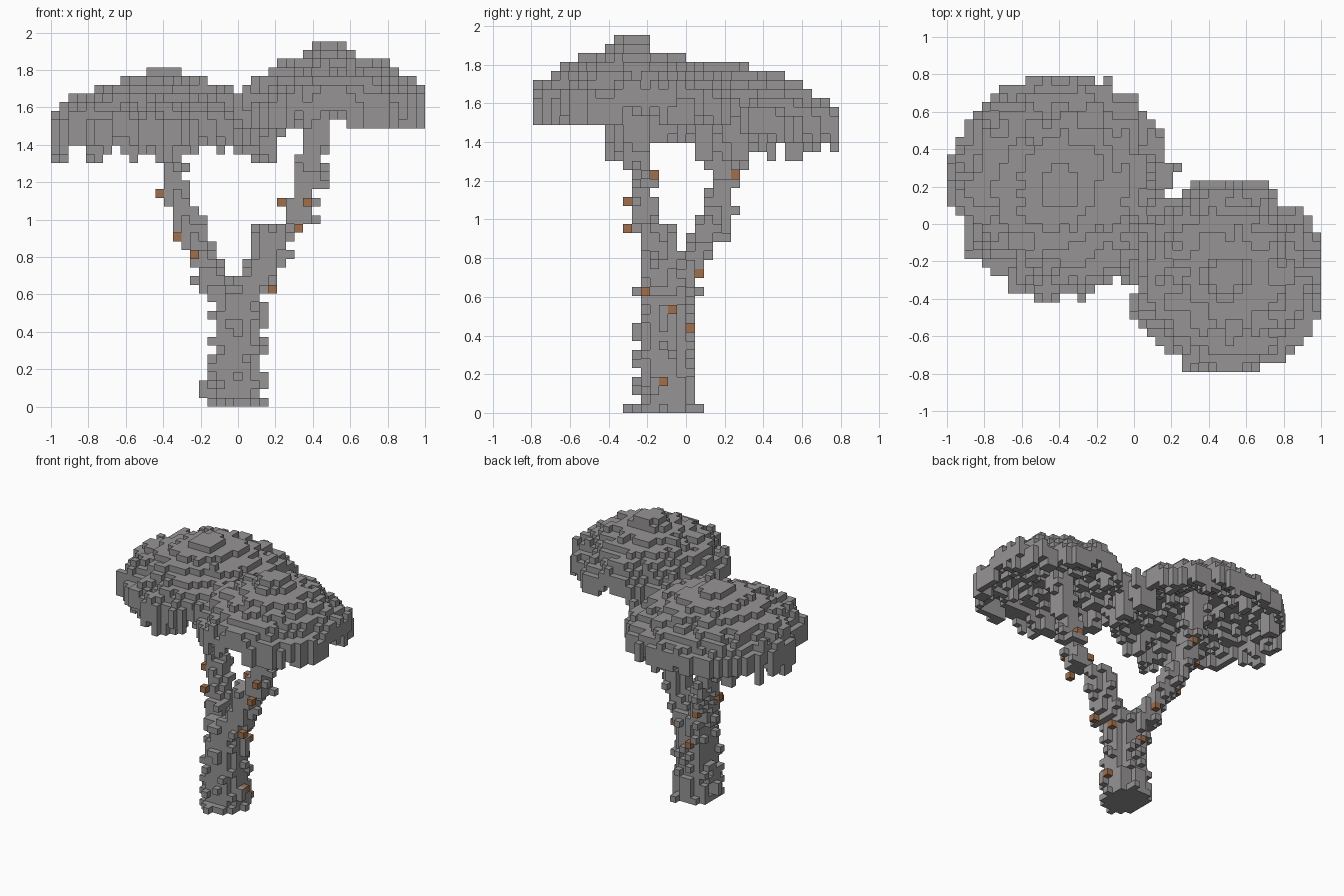
import bpy
import bmesh
import math
import random
from mathutils import Vector, noise

random.seed(7)
V = 2 / 43                      # block size
NX, NY = 43, 34                 # footprint in blocks

cube = bpy.data.objects.get("Cube")
if cube:
    bpy.data.objects.remove(cube, do_unlink=True)


def material(name, color):
    m = bpy.data.materials.new(name)
    m.use_nodes = True
    m.diffuse_color = color
    m.node_tree.nodes["Principled BSDF"].inputs["Base Color"].default_value = color
    return m


grey = material("stone_grey", (0.305, 0.295, 0.295, 1))
rust = material("rust_brown", (0.35, 0.16, 0.075, 1))

blocks = {}                     # (i, j, k) -> part name
SIDES = [Vector(s) for s in ((1, 0, 0), (-1, 0, 0), (0, 1, 0),
                             (0, -1, 0), (0, 0, 1), (0, 0, -1))]


def cell(x, y, z=0.0):
    return (math.floor(x / V + NX / 2), math.floor(y / V + NY / 2), math.floor(z / V))


def centre(i, j):
    return (i + 0.5 - NX / 2) * V, (j + 0.5 - NY / 2) * V


def put(c, part):
    if 0 <= c[0] < NX and 0 <= c[1] < NY and c[2] >= 0:
        blocks.setdefault(c, part)


def step(c, s):
    return tuple(int(a + b) for a, b in zip(c, s))


# Knobs claim their blocks first
KNOBS = [(-.42, .16, 1.14), (-.33, .07, .91), (-.235, -.07, .815), (.185, -.21, .63),
         (.23, -.21, 1.1), (.37, -.305, 1.1), (.32, -.305, .955), (.37, -.165, 1.235),
         (-.33, .255, 1.235), (-.14, .07, .725), (.14, -.07, .54), (-.05, .02, .445),
         (.14, -.12, .165)]
for p in KNOBS:
    put(cell(*p), "bark_knobs")
# Bark lumps just in front of the two knobs on the trunk's side
for p in ((.14, -.12, .54), (.14, -.165, .165)):
    put(cell(*p), "trunk")


def limb(part, path, bump):
    """Stack of discs following a path of (x, y, z, radius), with bark bumps."""
    core = set()
    for (x0, y0, z0, r0), (x1, y1, z1, r1) in zip(path, path[1:]):
        for k in range(round(z0 / V), round(z1 / V)):
            t = min(1, max(0, ((k + 0.5) * V - z0) / (z1 - z0)))
            x, y, r = x0 + (x1 - x0) * t, y0 + (y1 - y0) * t, r0 + (r1 - r0) * t
            for i in range(NX):
                for j in range(NY):
                    cx, cy = centre(i, j)
                    if math.hypot(cx - x, cy - y) < r:
                        core.add((i, j, k))
    for c in sorted(core):
        put(c, part)
        for s in SIDES[:4]:
            n = step(c, s)
            beside_knob = any(blocks.get(step(n, q)) == "bark_knobs" for q in SIDES)
            if n not in core and not beside_knob and random.random() < bump:
                put(n, part)


limb("trunk", [(-.01, -.11, 0, .165), (-.01, -.11, .05, .135), (0, -.116, .65, .13)], .2)
limb("left_branch", [(-.09, -.06, .6, .09), (-.15, .0, .74, .08), (-.2, .07, .85, .08),
                     (-.28, .14, 1.0, .075), (-.34, .185, 1.2, .065),
                     (-.37, .22, 1.45, .07), (-.39, .22, 1.72, .09)], .1)
limb("right_branch", [(.06, -.14, .6, .1), (.16, -.15, .8, .09), (.19, -.15, .95, .09),
                      (.33, -.2, 1.0, .08), (.345, -.23, 1.1, .07), (.36, -.23, 1.25, .07),
                      (.42, -.26, 1.4, .07), (.47, -.27, 1.77, .08)], .1)


def canopy(part, cx, cy, steps, top, floor, drips, tufts):
    """Thin stepped dome; each entry of steps is the radius of one layer."""
    edge = steps[-1]
    block_drip = {}

    def column(i, j, d):
        level = top - sum(d > s for s in steps[:-1])
        low = level - 3
        if d > edge - 2.5 * V:            # hanging fringe
            low -= block_drip.setdefault((i // 2, j // 2), random.choice(drips))
        elif random.random() < .2:        # loose blocks underneath
            low -= 1
        for k in range(max(low, floor), level):
            put((i, j, k), part)

    for i in range(NX):
        for j in range(NY):
            x, y = centre(i, j)
            d = math.hypot(x - cx, y - cy)
            n = noise.noise(Vector((i * .57 + .2, j * .57, .5 + top)))
            if d + .06 * n < edge:
                n += random.uniform(-.25, .25)
                column(i, j, d + .1 * n * min(1, (d / .25) ** 2))
    for x, y in tufts:
        i, j, _ = cell(x, y)
        column(i, j, edge)


canopy("left_canopy", -.4, .21, (.12, .24, .35, .44, .51, .56, .6), 39, 28,
       (0, 0, 0, 0, 1, 1, 2, 3), [(-.98, .1), (-.98, .3), (-.5, .77), (-.15, .77), (.18, .22)])
canopy("right_canopy", .5, -.28, (.09, .13, .24, .33, .41, .46, .51, .53), 42, 32,
       (0, 0, 0, 0, 1, 2), [(.98, -.1), (.98, -.35), (.65, -.77), (.32, .21), (.7, .21), (0, -.38)])


def build(part, mat):
    """Skin of exposed block faces for one part."""
    bm = bmesh.new()
    verts = {}
    for c in [c for c, p in blocks.items() if p == part]:
        mid = Vector(c) + Vector((.5, .5, .5))
        for s in SIDES:
            if step(c, s) in blocks:
                continue
            u = Vector((s.y, s.z, s.x))
            w = s.cross(u)
            loop = []
            for a, b in ((-1, -1), (1, -1), (1, 1), (-1, 1)):
                p = mid + (s + u * a + w * b) / 2
                key = tuple(round(v) for v in p)
                if key not in verts:
                    verts[key] = bm.verts.new(((key[0] - NX / 2) * V,
                                               (key[1] - NY / 2) * V, key[2] * V))
                loop.append(verts[key])
            bm.faces.new(loop)
    mesh = bpy.data.meshes.new(part)
    bm.to_mesh(mesh)
    bm.free()
    mesh.materials.append(mat)
    bpy.context.scene.collection.objects.link(bpy.data.objects.new(part, mesh))


for name in ("trunk", "left_branch", "right_branch", "left_canopy", "right_canopy"):
    build(name, grey)
build("bark_knobs", rust)
